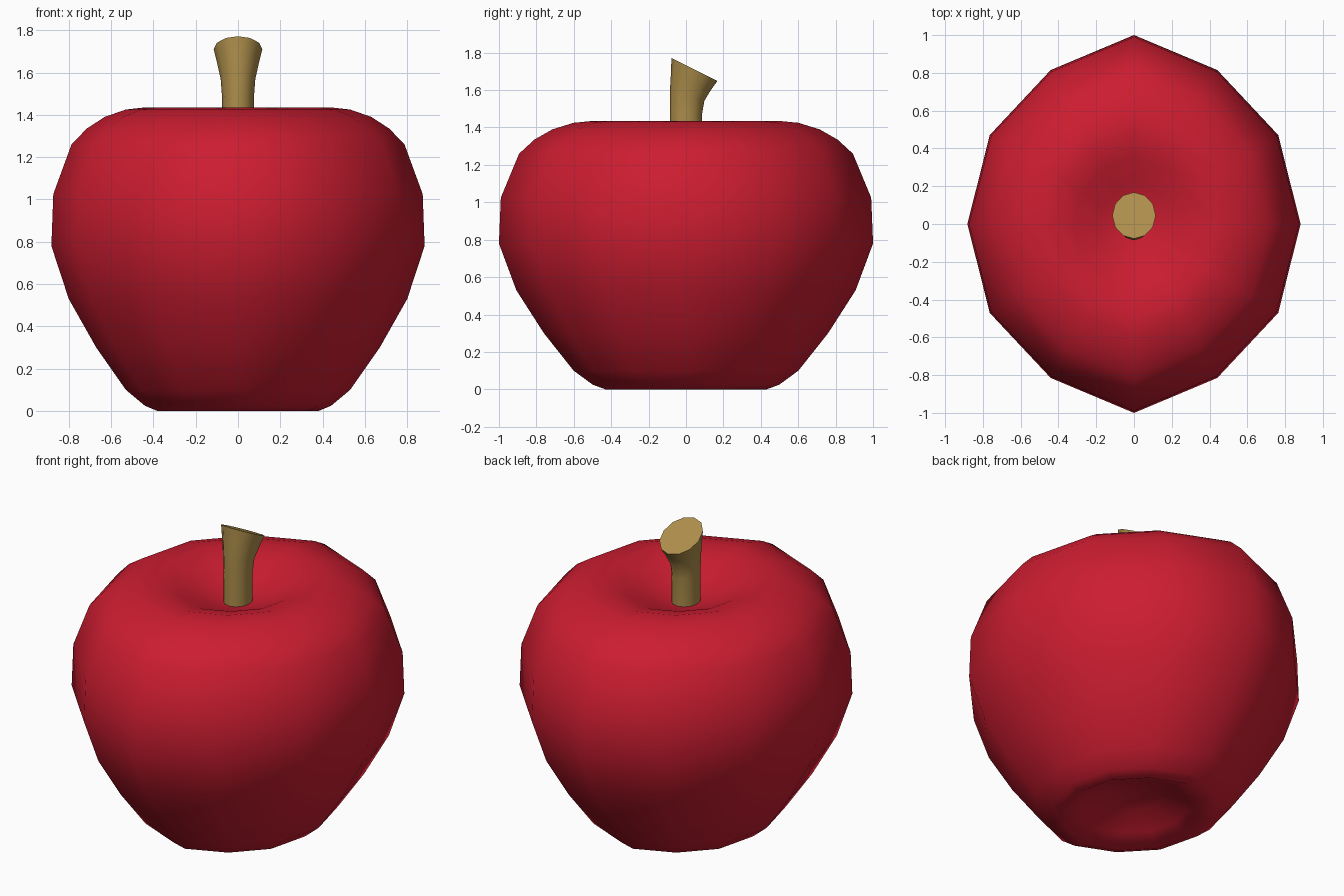
import bpy, bmesh, math

if "Cube" in bpy.data.objects:
    bpy.data.objects.remove(bpy.data.objects["Cube"])

SIDES = 12


def material(name, color):
    m = bpy.data.materials.new(name)
    m.diffuse_color = (*color, 1)
    m.use_nodes = True
    m.node_tree.nodes["Principled BSDF"].inputs["Base Color"].default_value = m.diffuse_color
    return m


def loft(name, rings, mat, bottom=None, top=None, angle=180):
    """Skin a list of 12-point rings; ends close to a point or a flat cap."""
    bm = bmesh.new()
    loops = [[bm.verts.new(p) for p in ring] for ring in rings]
    for a, b in zip(loops, loops[1:]):
        for i in range(SIDES):
            j = (i + 1) % SIDES
            bm.faces.new((a[i], a[j], b[j], b[i]))
    for loop, tip in ((loops[0], bottom), (loops[-1], top)):
        if tip is None:
            bm.faces.new(loop)
        else:
            v = bm.verts.new((0, 0, tip))
            for i in range(SIDES):
                bm.faces.new((loop[i], loop[(i + 1) % SIDES], v))
    bmesh.ops.recalc_face_normals(bm, faces=bm.faces)
    mesh = bpy.data.meshes.new(name)
    bm.to_mesh(mesh)
    bm.free()
    mesh.materials.append(mat)
    obj = bpy.data.objects.new(name, mesh)
    bpy.context.collection.objects.link(obj)
    bpy.context.view_layer.objects.active = obj
    obj.select_set(True)
    bpy.ops.object.shade_smooth_by_angle(angle=math.radians(angle))
    obj.select_set(False)
    return obj


def ring(rx, ry, z, cy=0, slope=0, tip=None):
    """Elliptical ring; tip pushes out the two points on the y axis."""
    pts = []
    for i in range(SIDES):
        a = math.tau * i / SIDES
        r = tip if tip and i % 6 == 3 else ry
        y = r * math.sin(a)
        pts.append((rx * math.cos(a), cy + y, z + slope * y))
    return pts


# Apple body: (radius, height) from bottom dimple to top dimple
profile = [(0.15, 0.11), (0.28, 0.05), (0.38, 0.005), (0.44, 0.025), (0.53, 0.10),
           (0.67, 0.30), (0.80, 0.53), (0.882, 0.78), (0.873, 1.025), (0.787, 1.26),
           (0.715, 1.335), (0.63, 1.39), (0.53, 1.425), (0.44, 1.435),
           (0.32, 1.40), (0.20, 1.345), (0.09, 1.31)]
loft("apple_body",
     [ring(r, r * 1.067, 0 if z < 0.01 else z, tip=r * 1.134) for r, z in profile],
     material("apple_red", (0.60, 0.012, 0.03)), bottom=0.13, top=1.30)

# Stem: flares and leans back, cut off at a slant
stem = [(0.075, 0.086, 1.25, 0, 0), (0.075, 0.086, 1.48, 0, -0.1),
        (0.082, 0.092, 1.57, 0.006, -0.3), (0.10, 0.107, 1.65, 0.027, -0.45),
        (0.115, 0.123, 1.71, 0.045, -0.5)]
loft("stem", [ring(*s) for s in stem], material("stem_brown", (0.42, 0.27, 0.07)), angle=40)
